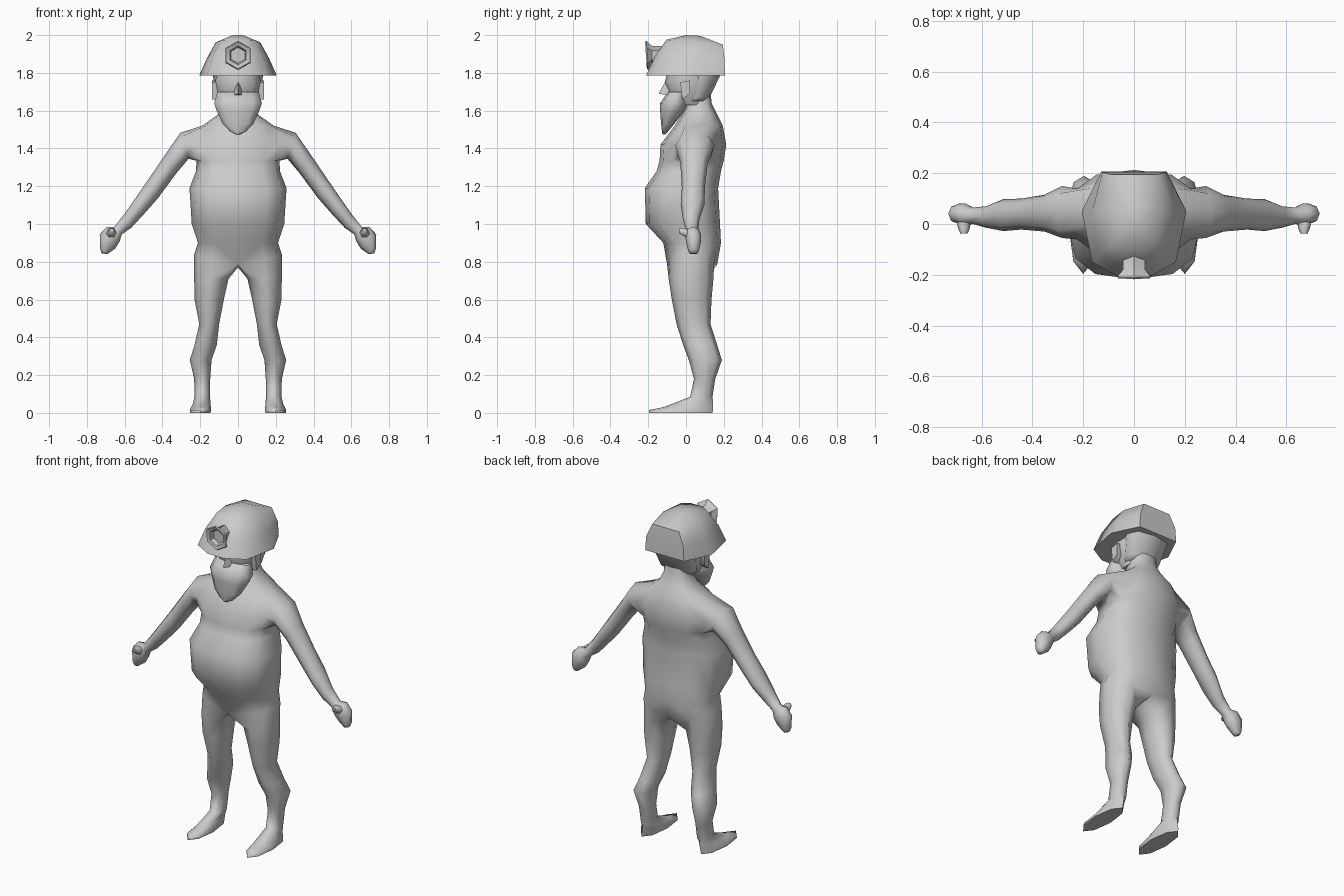
import bpy, bmesh, math
from mathutils import Vector

if "Cube" in bpy.data.objects:
    bpy.data.objects.remove(bpy.data.objects["Cube"])

grey = bpy.data.materials.new("plain grey")
grey.diffuse_color = (0.6, 0.6, 0.6, 1)
grey.use_nodes = True
grey.node_tree.nodes["Principled BSDF"].inputs["Base Color"].default_value = grey.diffuse_color


def spow(v, p):
    return math.copysign(abs(v) ** p, v)


def finish(name, bm, angle=60):
    bmesh.ops.recalc_face_normals(bm, faces=bm.faces)
    me = bpy.data.meshes.new(name)
    bm.to_mesh(me)
    bm.free()
    me.materials.append(grey)
    ob = bpy.data.objects.new(name, me)
    bpy.context.collection.objects.link(ob)
    bpy.ops.object.select_all(action='DESELECT')
    ob.select_set(True)
    bpy.context.view_layer.objects.active = ob
    bpy.ops.object.shade_smooth_by_angle(angle=math.radians(angle))
    return ob


def bridge(bm, a, b):
    n = len(a)
    for i in range(n):
        bm.faces.new((a[i], a[(i + 1) % n], b[(i + 1) % n], b[i]))


def loft(name, rings, angle=60):
    """Closed solid through equal-sized rings of points."""
    bm = bmesh.new()
    loops = [[bm.verts.new(p) for p in r] for r in rings]
    for a, b in zip(loops, loops[1:]):
        bridge(bm, a, b)
    bm.faces.new(loops[0])
    bm.faces.new(loops[-1])
    return finish(name, bm, angle)


def oval(z, hw, yf, yb, n=10, p=0.9, cx=0.0):
    """Horizontal ring with a point at the front."""
    cy, hy = (yf + yb) / 2, (yb - yf) / 2
    return [(cx + hw * spow(math.sin(t), p), cy - hy * spow(math.cos(t), p), z)
            for t in (2 * math.pi * i / n for i in range(n))]


# ---- body: right half of torso, leg and arm in one mesh, then mirrored
bm = bmesh.new()
# z, half width, front y, back y
torso = [(0.84, 0.232, -0.10, 0.165), (0.90, 0.212, -0.12, 0.185), (1.00, 0.245, -0.213, 0.18),
         (1.19, 0.257, -0.218, 0.17), (1.28, 0.222, -0.155, 0.185), (1.335, 0.22, -0.14, 0.20),
         (1.42, 0.25, -0.135, 0.213), (1.52, 0.19, -0.06, 0.195), (1.58, 0.105, -0.02, 0.165),
         (1.64, 0.08, 0.01, 0.135), (1.72, 0.08, 0.0, 0.13)]
grid = []
for k, (z, hw, yf, yb) in enumerate(torso):
    row = []
    for i in range(7):
        t = math.radians((i - 3) * 30)
        x = 0 if i in (0, 6) else hw * spow(math.cos(t), 0.75)
        y = (yf + yb) / 2 + (yb - yf) / 2 * spow(math.sin(t), 0.8)
        drop = 0.055 * (1 - math.cos(t)) if k == 0 else 0
        row.append(bm.verts.new((x, y, z - drop)))
    grid.append(row)
for k in range(len(grid) - 1):
    for i in range(6):
        if k in (5, 6) and i in (2, 3):      # arm opening
            continue
        a, b = grid[k], grid[k + 1]
        bm.faces.new((a[i], a[i + 1], b[i + 1], b[i]))
bm.verts.remove(grid[6][3])

# leg and foot: z, inner x, outer x, front y, back y, front-to-back rise of the ring
crotch = bm.verts.new((0, 0.03, 0.77))
last = grid[0] + [crotch]
legs = [(0.71, 0.05, 0.232, -0.092, 0.145, 0), (0.60, 0.075, 0.23, -0.075, 0.135, 0),
        (0.47, 0.10, 0.205, -0.05, 0.13, 0), (0.36, 0.112, 0.23, -0.015, 0.165, 0),
        (0.28, 0.14, 0.255, 0.015, 0.19, 0), (0.18, 0.147, 0.232, 0.042, 0.155, 0),
        (0.085, 0.148, 0.23, 0.022, 0.14, 0), (0.045, 0.145, 0.24, -0.12, 0.143, 0.015),
        (0.015, 0.142, 0.255, -0.195, 0.143, 0.0), (0.0, 0.145, 0.255, -0.197, 0.14, 0)]
for z, xi, xo, yf, yb, rise in legs:
    ring = []
    for i in range(8):
        t = math.radians((i - 3) * 45)
        s = math.sin(t)
        ring.append(bm.verts.new(((xi + xo) / 2 + (xo - xi) / 2 * math.cos(t),
                                  (yf + yb) / 2 + (yb - yf) / 2 * s, z + rise * s)))
    bridge(bm, last, ring)
    last = ring
bm.faces.new(last)

# arm and hand: top x z, bottom x z, front y, back y
A, B, C = grid[5:8]
last = [A[2], A[3], A[4], B[4], C[4], C[3], C[2], B[2]]
arms = [(0.305, 1.483, 0.262, 1.345, -0.055, 0.15), (0.38, 1.375, 0.325, 1.27, -0.03, 0.115),
        (0.465, 1.25, 0.425, 1.135, -0.022, 0.10), (0.53, 1.155, 0.50, 1.05, -0.028, 0.098),
        (0.60, 1.055, 0.565, 0.98, -0.015, 0.07), (0.655, 0.985, 0.615, 0.945, 0.0, 0.065),
        (0.695, 0.985, 0.628, 0.905, -0.005, 0.08), (0.732, 0.945, 0.65, 0.87, 0.0, 0.08),
        (0.73, 0.87, 0.685, 0.845, 0.012, 0.068), (0.722, 0.845, 0.69, 0.84, 0.02, 0.06)]
for tx, tz, bx, bz, yf, yb in arms:
    top, bot = Vector((tx, 0, tz)), Vector((bx, 0, bz))
    ring = []
    for i in range(8):
        t = math.radians((i - 3) * 45)
        p = (top + bot) / 2 + (top - bot) / 2 * math.sin(t)
        p.y = (yf + yb) / 2 + (yb - yf) / 2 * math.cos(t)
        ring.append(bm.verts.new(p))
    bridge(bm, last, ring)
    last = ring
bm.faces.new(last)

# mirror the half across x = 0
geom = bm.verts[:] + bm.edges[:] + bm.faces[:]
dup = bmesh.ops.duplicate(bm, geom=geom)["geom"]
for v in dup:
    if isinstance(v, bmesh.types.BMVert):
        v.co.x = -v.co.x
bmesh.ops.remove_doubles(bm, verts=bm.verts, dist=0.0005)
finish("body", bm, 75)

# ---- thumbs
for side, label in ((1, "right"), (-1, "left")):
    def thumb_ring(y, x, z, r):
        return [(side * (x + r * math.cos(t)), y, z + r * math.sin(t))
                for t in (math.pi * i / 3 for i in range(6))]
    loft("thumb_" + label, [thumb_ring(0.03, 0.672, 0.94, 0.03), thumb_ring(-0.015, 0.67, 0.958, 0.024),
                            thumb_ring(-0.038, 0.67, 0.965, 0.014)])
    # ears
    loft("ear_" + label, [[(side * x, y, z) for y, z in ((-0.03, 1.75), (0.02, 1.76), (0.02, 1.69), (-0.02, 1.66))]
                          for x in (0.10, 0.138)])

# ---- head, back hair, nose and beard
loft("head", [oval(1.63, 0.085, -0.06, 0.11), oval(1.68, 0.112, -0.085, 0.12),
              oval(1.75, 0.125, -0.112, 0.15), oval(1.80, 0.12, -0.10, 0.17)])
loft("back_hair", [oval(1.65, 0.10, 0.0, 0.10, 8, 0.7), oval(1.67, 0.115, 0.0, 0.125, 8, 0.7),
                   oval(1.80, 0.135, 0.02, 0.188, 8, 0.7)])
loft("nose", [[(-0.025, -0.09, 1.68), (0, -0.145, 1.69), (0.025, -0.09, 1.68)],
              [(-0.012, -0.09, 1.75), (0, -0.112, 1.75), (0.012, -0.09, 1.75)]])
loft("beard", [oval(1.70, 0.115, -0.095, 0.01), oval(1.64, 0.132, -0.137, 0.012),
               oval(1.60, 0.118, -0.137, -0.005), oval(1.53, 0.085, -0.132, -0.062),
               oval(1.49, 0.045, -0.127, -0.095), oval(1.475, 0.012, -0.125, -0.108)])


# ---- helmet: eight-sided shell
def helmet_ring(half, zf, zb):
    pts = half + [(-x, y) for x, y in reversed(half)]
    y0, y1 = half[0][1], half[-1][1]
    return [(x, y, zf + (zb - zf) * (y - y0) / (y1 - y0)) for x, y in pts]


loft("helmet", [helmet_ring([(0.055, -0.212), (0.165, -0.15), (0.206, 0.05), (0.13, 0.206)], 1.785, 1.785),
                helmet_ring([(0.05, -0.165), (0.135, -0.12), (0.165, 0.05), (0.125, 0.204)], 1.885, 1.87),
                helmet_ring([(0.04, -0.105), (0.09, -0.075), (0.118, 0.05), (0.09, 0.195)], 1.975, 1.95),
                helmet_ring([(0.012, 0.0), (0.028, 0.02), (0.032, 0.05), (0.02, 0.075)], 2.0, 1.996)], 50)


# ---- headlamp: flared six-sided cup with a recessed face
def hexagon(y, r, tilt=0.0):
    return [(r * math.sin(t), y + tilt * math.cos(t), 1.893 + r * math.cos(t))
            for t in (math.pi * i / 3 for i in range(6))]


loft("headlamp", [hexagon(-0.10, 0.05), hexagon(-0.18, 0.05), hexagon(-0.205, 0.077, -0.005),
                  hexagon(-0.212, 0.072, -0.005), hexagon(-0.205, 0.05), hexagon(-0.18, 0.042)], 40)
